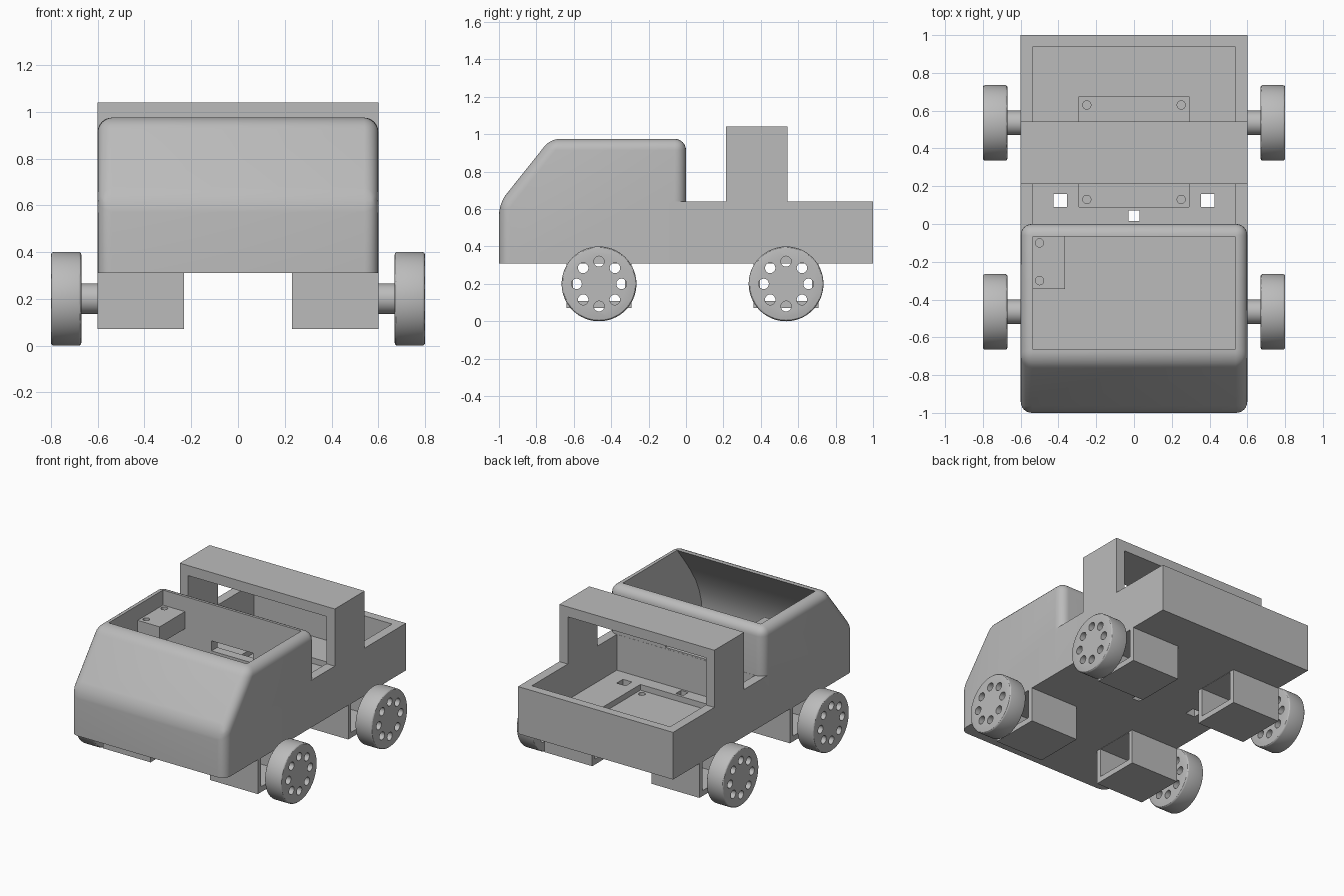
import bpy, bmesh, math
from mathutils import Matrix

if "Cube" in bpy.data.objects:
    bpy.data.objects.remove(bpy.data.objects["Cube"])

grey = bpy.data.materials.new("plain grey")
grey.diffuse_color = (0.5, 0.5, 0.5, 1)
grey.use_nodes = True
grey.node_tree.nodes["Principled BSDF"].inputs["Base Color"].default_value = grey.diffuse_color


def make(name, bm):
    bmesh.ops.recalc_face_normals(bm, faces=bm.faces)
    me = bpy.data.meshes.new(name)
    bm.to_mesh(me)
    bm.free()
    me.materials.append(grey)
    ob = bpy.data.objects.new(name, me)
    bpy.context.collection.objects.link(ob)
    return ob


def add_box(bm, x0, x1, y0, y1, z0, z1):
    m = Matrix.Translation(((x0 + x1) / 2, (y0 + y1) / 2, (z0 + z1) / 2))
    m = m @ Matrix.Diagonal((x1 - x0, y1 - y0, z1 - z0, 1))
    bmesh.ops.create_cube(bm, size=1, matrix=m)


def add_cyl(bm, r, depth, loc, axis="Z", seg=20):
    m = Matrix.Translation(loc)
    if axis == "X":
        m = m @ Matrix.Rotation(math.pi / 2, 4, "Y")
    bmesh.ops.create_cone(bm, cap_ends=True, segments=seg, radius1=r, radius2=r, depth=depth, matrix=m)


def add_profile(bm, pts, half):
    """Extrude a side (y, z) profile across x."""
    face = bm.faces.new([bm.verts.new((-half, y, z)) for y, z in pts])
    ext = bmesh.ops.extrude_face_region(bm, geom=[face])["geom"]
    bmesh.ops.translate(bm, vec=(2 * half, 0, 0), verts=[v for v in ext if isinstance(v, bmesh.types.BMVert)])


def box(name, *dims):
    bm = bmesh.new()
    add_box(bm, *dims)
    return make(name, bm)


def boolean(ob, other, op):
    mod = ob.modifiers.new("cut", "BOOLEAN")
    mod.operation, mod.solver, mod.object = op, "EXACT", other
    bpy.context.view_layer.objects.active = ob
    bpy.ops.object.modifier_apply(modifier=mod.name)
    bpy.data.objects.remove(other)


def smooth(ob):
    bpy.ops.object.select_all(action="DESELECT")
    ob.select_set(True)
    bpy.context.view_layer.objects.active = ob
    bpy.ops.object.shade_smooth_by_angle(angle=math.radians(30))


W, IN, FLOOR = 0.6, 0.535, 0.39

# Cab shell with rounded edges everywhere but underneath
bm = bmesh.new()
add_profile(bm, [(-1, 0.31), (-1, 0.63), (-0.725, 0.975), (0, 0.975), (0, 0.31)], W)
edges = [e for e in bm.edges if any(v.co.z > 0.35 for v in e.verts)]
bmesh.ops.bevel(bm, geom=edges, offset=0.06, segments=6, profile=0.5, affect="EDGES", clamp_overlap=True)
body = make("body", bm)

# Cargo bed and roll hoop blocks
boolean(body, box("bed", -W, W, -0.066, 1, 0.31, 0.64), "UNION")
boolean(body, box("hoop", -W, W, 0.213, 0.543, 0.5, 1.04), "UNION")

# Hollow bed running under the hoop
boolean(body, box("bed_hollow", -IN, IN, 0.001, 0.94, FLOOR, 0.97), "DIFFERENCE")

# Hollow cab, curved under the windscreen and open on top
bm = bmesh.new()
add_profile(bm, [(-0.065, FLOOR), (-0.065, 1.1), (-0.665, 1.1), (-0.665, 0.975), (-0.74, 0.88), (-0.81, 0.785),
                 (-0.87, 0.69), (-0.91, 0.6), (-0.933, 0.52), (-0.94, 0.45), (-0.94, FLOOR)], IN)
boolean(body, make("cab_hollow", bm), "DIFFERENCE")

# Slot in cab rear wall
boolean(body, box("slot", -0.16, 0.16, -0.2, 0.1, 0.65, 0.72), "DIFFERENCE")

# Recessed tray in the bed floor
boolean(body, box("tray", -0.29, 0.29, 0.09, 0.675, 0.35, 0.45), "DIFFERENCE")

# Square cable holes through the floor
bm = bmesh.new()
for x, y, s in ((-0.39, 0.125, 0.035), (0.39, 0.125, 0.035), (0, 0.043, 0.028)):
    add_box(bm, x - s, x + s, y - s, y + s, 0.2, 0.5)
boolean(body, make("cable_holes", bm), "DIFFERENCE")

# Screw holes in the tray corners
bm = bmesh.new()
for x in (-0.25, 0.25):
    for y in (0.13, 0.63):
        add_cyl(bm, 0.022, 0.1, (x, y, 0.375))
boolean(body, make("screw_holes", bm), "DIFFERENCE")
smooth(body)

# Mounting block inside the cab
block = box("mounting_block", -0.54, -0.365, -0.345, -0.06, 0.75, 0.87)
bm = bmesh.new()
for y in (-0.1, -0.3):
    add_cyl(bm, 0.022, 0.2, (-0.5, y, 0.92))
boolean(block, make("block_holes", bm), "DIFFERENCE")
smooth(block)

# Wheels, axles and open motor housings
for end, yc in (("front", -0.465), ("rear", 0.535)):
    for side, s in (("left", -1), ("right", 1)):
        tag = end + "_" + side

        a, b = sorted((s * 0.23, s * 0.6))
        housing = box("motor_housing_" + tag, a, b, yc - 0.173, yc + 0.173, 0.07, 0.312)
        inner = box("housing_hollow", a - 0.1, b + 0.1, yc - 0.14, yc + 0.14, 0.108, 0.308)
        boolean(housing, inner, "DIFFERENCE")

        bm = bmesh.new()
        add_cyl(bm, 0.065, 0.09, (s * 0.64, yc, 0.2), "X", 32)
        smooth(make("axle_" + tag, bm))

        bm = bmesh.new()
        add_cyl(bm, 0.2, 0.13, (s * 0.735, yc, 0.2), "X", 64)
        rims = [e for e in bm.edges if abs(e.verts[0].co.x - e.verts[1].co.x) < 1e-4]
        bmesh.ops.bevel(bm, geom=rims, offset=0.012, segments=3, profile=0.5, affect="EDGES")
        wheel = make("wheel_" + tag, bm)
        bm = bmesh.new()
        for i in range(8):
            t = i * math.pi / 4
            add_cyl(bm, 0.028, 0.4, (s * 0.735, yc + 0.12 * math.cos(t), 0.2 + 0.12 * math.sin(t)), "X")
        boolean(wheel, make("wheel_holes", bm), "DIFFERENCE")
        smooth(wheel)
